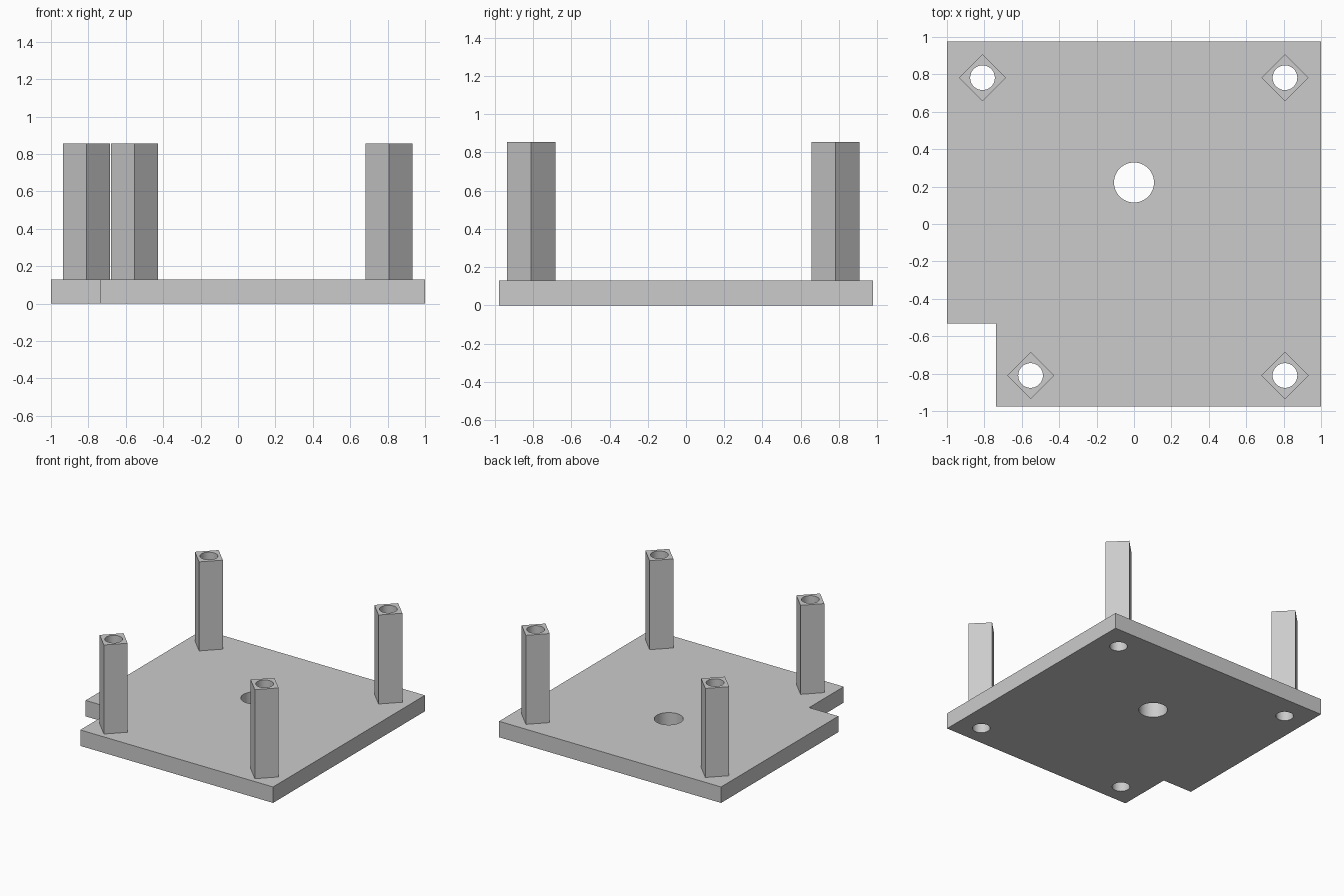
import bpy
from math import cos, sin, pi, radians

if "Cube" in bpy.data.objects:
    bpy.data.objects.remove(bpy.data.objects["Cube"])

GREY = (0.6, 0.6, 0.6, 1)
grey = bpy.data.materials.new("plain grey")
grey.use_nodes = True
grey.diffuse_color = GREY
grey.node_tree.nodes["Principled BSDF"].inputs["Base Color"].default_value = GREY

PLATE_TOP, POST_TOP = 0.13, 0.855
POST_HALF_DIAGONAL, BORE = 0.126, 0.066
POSTS = {
    "back_right_post": (-0.81, 0.782),
    "back_left_post": (0.807, 0.782),
    "front_left_post": (0.807, -0.81),
    "front_right_post": (-0.553, -0.81),
}


def ring(x, y, radius, sides):
    return [(x + radius * cos(2 * pi * i / sides), y + radius * sin(2 * pi * i / sides))
            for i in range(sides)]


def extruded(name, loops, bottom, top):
    """Filled flat outline with holes, extruded from bottom to top."""
    curve = bpy.data.curves.new(name, "CURVE")
    curve.dimensions = "2D"
    curve.fill_mode = "BOTH"
    curve.extrude = (top - bottom) / 2
    for loop in loops:
        spline = curve.splines.new("POLY")
        spline.points.add(len(loop) - 1)
        for point, (x, y) in zip(spline.points, loop):
            point.co = (x, y, 0, 1)
        spline.use_cyclic_u = True
    obj = bpy.data.objects.new(name, curve)
    obj.location.z = (top + bottom) / 2
    bpy.context.collection.objects.link(obj)
    bpy.ops.object.select_all(action="DESELECT")
    obj.select_set(True)
    bpy.context.view_layer.objects.active = obj
    bpy.ops.object.convert(target="MESH")
    obj = bpy.context.object
    obj.data.materials.clear()
    obj.data.materials.append(grey)
    bpy.ops.object.shade_smooth_by_angle(angle=radians(30))


# Base plate with a notched corner, a large hole and four bores
outline = [(-1, 0.977), (-1, -0.532), (-0.737, -0.532), (-0.737, -0.977), (1, -0.977), (1, 0.977)]
bores = [ring(x, y, BORE, 48) for x, y in POSTS.values()]
extruded("base_plate", [outline, ring(0, 0.222, 0.107, 64)] + bores, 0, PLATE_TOP)

# Square hollow posts turned by 45 degrees
for name, (x, y) in POSTS.items():
    extruded(name, [ring(x, y, POST_HALF_DIAGONAL, 4), ring(x, y, BORE, 48)], PLATE_TOP, POST_TOP)
